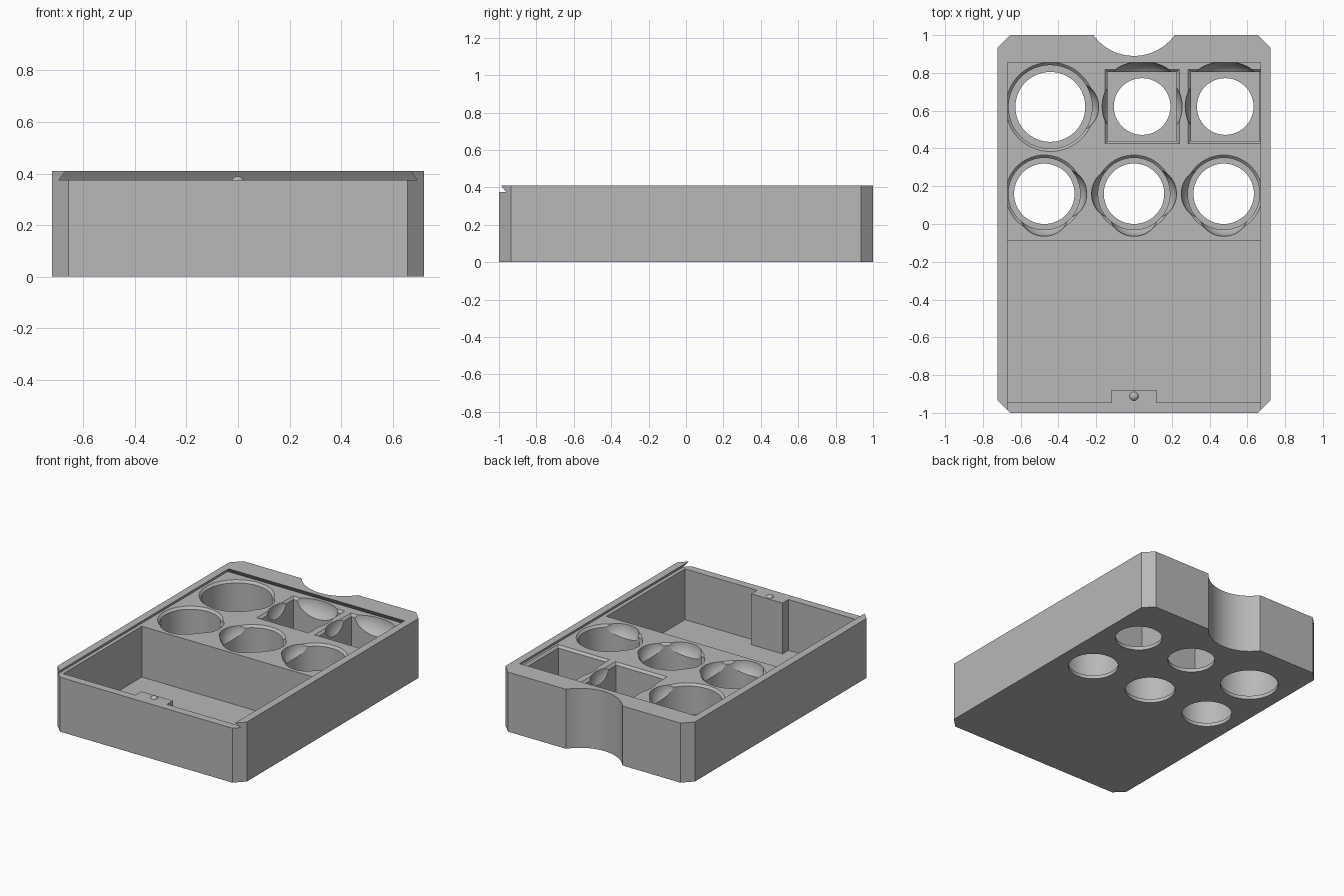
import bpy, bmesh, math
from mathutils import Vector

if "Cube" in bpy.data.objects:
    bpy.data.objects.remove(bpy.data.objects["Cube"], do_unlink=True)

FLOOR, DECK, TOP = 0.025, 0.375, 0.41
LIP = 0.015

grey = bpy.data.materials.new("plain_grey")
grey.use_nodes = True
colour = (0.48, 0.48, 0.48, 1)
grey.diffuse_color = colour
grey.node_tree.nodes["Principled BSDF"].inputs["Base Color"].default_value = colour


def circle(cx, cy, rx, ry=None, n=64):
    ry = ry or rx
    return [(cx + rx * math.cos(math.tau * i / n), cy + ry * math.sin(math.tau * i / n))
            for i in range(n)]


def rect(x0, x1, y0, y1):
    return [(x0, y0), (x1, y0), (x1, y1), (x0, y1)]


def loft(name, layers):
    """Closed solid through (outline, height) layers, listed bottom to top."""
    bm = bmesh.new()
    rings = [[bm.verts.new((x, y, z)) for x, y in outline] for outline, z in layers]
    for low, high in zip(rings, rings[1:]):
        for i in range(len(low)):
            j = (i + 1) % len(low)
            bm.faces.new((low[i], low[j], high[j], high[i]))
    bm.faces.new(rings[0][::-1])
    bm.faces.new(rings[-1])
    bmesh.ops.recalc_face_normals(bm, faces=bm.faces)
    mesh = bpy.data.meshes.new(name)
    bm.to_mesh(mesh)
    bm.free()
    mesh.materials.append(grey)
    obj = bpy.data.objects.new(name, mesh)
    bpy.context.collection.objects.link(obj)
    return obj


def scoop(cx, cy, rx, ry, depth=0.12):
    """Lower half of an ellipsoid, for a finger relief."""
    layers = []
    for k in range(1, 13):
        a = math.pi / 2 * k / 12
        layers.append((circle(cx, cy, rx * math.sin(a), ry * math.sin(a), 48),
                       DECK + 0.002 - depth * math.cos(a)))
    return loft("scoop_cutter", layers)


def pocket(outline):
    """Pocket with a chamfered rim; outline(inset) gives its plan."""
    return loft("pocket_cutter", [(outline(LIP), FLOOR), (outline(LIP), DECK - LIP),
                                  (outline(0), DECK), (outline(0), DECK + 0.002)])


# Tray block with chamfered corners
W, L, C = 0.722, 1.0, 0.065
corners = [(W, -L + C), (W, L - C), (W - C, L), (C - W, L),
           (-W, L - C), (-W, C - L), (C - W, -L), (W - C, -L)]
tray = loft("tray", [(corners, 0), (corners, TOP)])

# Thumb notch at the back
cutters = [loft("notch_cutter", [(circle(0, 1.155, 0.265, n=96), -0.1),
                                 (circle(0, 1.155, 0.265, n=96), 0.6)])]

# Dovetail lid slot, open at the front
cutters.append(loft("lid_slot_cutter", [(rect(-0.695, 0.695, -1.2, 0.88), DECK),
                                        (rect(-0.66, 0.66, -1.2, 0.845), 0.424)]))

# Large compartment, leaving the catch post standing
bay = [(-0.67, -0.945), (-0.12, -0.945), (-0.12, -0.88), (0.12, -0.88),
       (0.12, -0.945), (0.67, -0.945), (0.67, -0.09), (-0.67, -0.09)]
cutters.append(loft("bay_cutter", [(bay, FLOOR), (bay, DECK + 0.002)]))

# Round pockets: x, y, radius, hole radius, scoop directions
LEFT, RIGHT, FRONT = (-1, 0), (1, 0), (0, -1)
rounds = [(-0.475, 0.16, 0.205, 0.16, (RIGHT, FRONT)),
          (0, 0.16, 0.205, 0.16, (LEFT, RIGHT, FRONT)),
          (0.475, 0.16, 0.205, 0.16, (LEFT, FRONT)),
          (-0.443, 0.62, 0.236, 0.185, (RIGHT,))]
holes = []
for x, y, r, hole, directions in rounds:
    cutters.append(pocket(lambda d: circle(x, y, r - d)))
    holes.append((x, y, hole))
    for dx, dy in directions:
        reach = r - 0.105
        along, across = 0.125, 0.133
        rx, ry = (along, across) if dx else (across, along)
        cutters.append(scoop(x + dx * reach, y + dy * reach, rx, ry))

# Square pockets with a wide scoop at the back and small ones at the sides
H = 0.197
for x, sides in ((0.043, (-1, 1)), (0.483, (-1,))):
    y = 0.622
    cutters.append(pocket(lambda d: rect(x - H + d, x + H - d, y - H + d, y + H - d)))
    holes.append((x, y, 0.15))
    cutters.append(scoop(x, 0.75, 0.18, 0.11))
    for s in sides:
        cutters.append(scoop(x + s * 0.1, y, 0.112, 0.15))

# Push-out holes through the floor
for x, y, r in holes:
    cutters.append(loft("hole_cutter", [(circle(x, y, r), -0.1), (circle(x, y, r), 0.1)]))

for cutter in cutters:
    cutter.hide_render = True
    mod = tray.modifiers.new("cut", 'BOOLEAN')
    mod.operation = 'DIFFERENCE'
    mod.solver = 'EXACT'
    mod.object = cutter

# Bake the cuts and drop the cutters
bpy.context.view_layer.update()
result = bpy.data.meshes.new_from_object(
    tray.evaluated_get(bpy.context.evaluated_depsgraph_get()))
tray.modifiers.clear()
tray.data = result
result.materials.clear()
result.materials.append(grey)
for poly in result.polygons:
    poly.material_index = 0
for cutter in cutters:
    bpy.data.objects.remove(cutter, do_unlink=True)

# Catch bump on the post
bpy.ops.mesh.primitive_uv_sphere_add(segments=24, ring_count=16, radius=0.026,
                                     location=(0, -0.912, 0.364))
bump = bpy.context.object
bump.name = "catch_bump"
bump.data.materials.append(grey)

bpy.ops.object.select_all(action='DESELECT')
for obj in (tray, bump):
    obj.select_set(True)
bpy.context.view_layer.objects.active = tray
bpy.ops.object.shade_smooth_by_angle(angle=math.radians(25))
